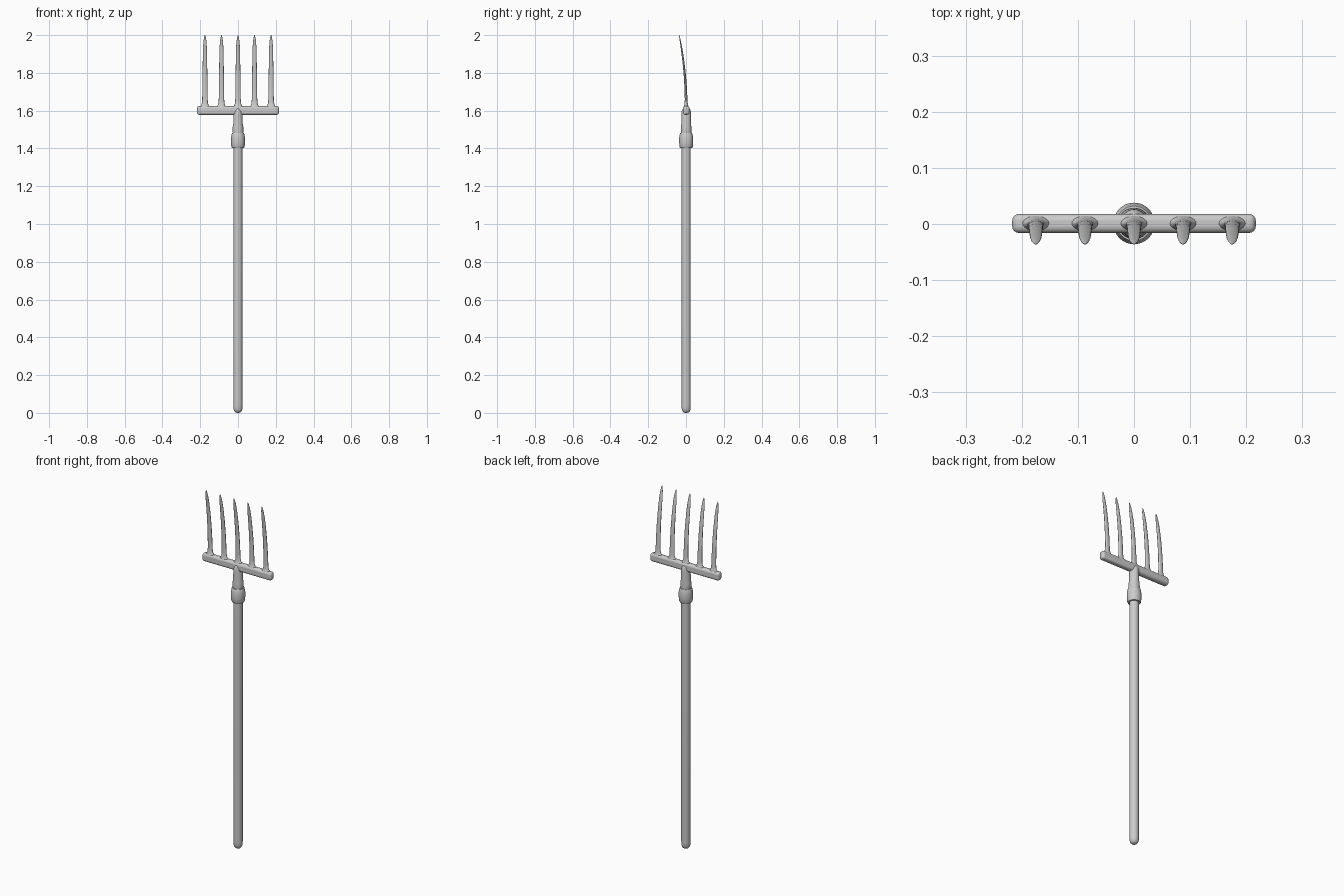
import bpy, bmesh, math

if "Cube" in bpy.data.objects:
    bpy.data.objects.remove(bpy.data.objects["Cube"])


def loft(name, rings, n=20):
    """Skin ellipses given as (x, y, z, half_width, half_depth), capped at both ends."""
    bm = bmesh.new()
    loops = []
    for x, y, z, rx, ry in rings:
        loops.append([bm.verts.new((x + rx * math.cos(2 * math.pi * i / n),
                                    y + ry * math.sin(2 * math.pi * i / n), z))
                      for i in range(n)])
    for a, b in zip(loops, loops[1:]):
        for i in range(n):
            j = (i + 1) % n
            bm.faces.new((a[i], a[j], b[j], b[i]))
    bm.faces.new(loops[0][::-1])
    bm.faces.new(loops[-1])
    bmesh.ops.recalc_face_normals(bm, faces=bm.faces)
    me = bpy.data.meshes.new(name)
    bm.to_mesh(me)
    bm.free()
    ob = bpy.data.objects.new(name, me)
    bpy.context.collection.objects.link(ob)
    smooth(ob)
    return ob


def smooth(ob):
    bpy.ops.object.select_all(action='DESELECT')
    ob.select_set(True)
    bpy.context.view_layer.objects.active = ob
    bpy.ops.object.shade_smooth_by_angle(angle=math.radians(40))


def turned(name, profile, n=32):
    return loft(name, [(0, 0.001, z, r, r) for r, z in profile], n)


# Wooden handle with a rounded butt
turned("handle", [(0.006, 0), (0.014, 0.003), (0.020, 0.010), (0.0235, 0.022),
                  (0.024, 0.04), (0.024, 1.42)])

# Collar where the handle enters the socket
turned("collar", [(0.026, 1.402), (0.032, 1.402), (0.035, 1.408), (0.037, 1.43),
                  (0.037, 1.455), (0.034, 1.474), (0.031, 1.482), (0.024, 1.482)])

# Tapered socket, rounded across the front and flatter in side view
loft("socket", [(0, 0.001, z, rx, ry) for z, rx, ry in [
    (1.47, 0.026, 0.027), (1.495, 0.029, 0.028), (1.515, 0.028, 0.027),
    (1.53, 0.025, 0.026), (1.58, 0.0245, 0.0255), (1.592, 0.022, 0.025),
    (1.602, 0.017, 0.023), (1.608, 0.011, 0.020), (1.612, 0.004, 0.016)]], 32)

# Crossbar with rounded edges
bpy.ops.mesh.primitive_cube_add(size=1, location=(0, 0.001, 1.601))
bar = bpy.context.object
bar.name = "crossbar"
bar.scale = (0.434, 0.034, 0.046)
bpy.ops.object.transform_apply(location=False, rotation=False, scale=True)
bevel = bar.modifiers.new("rounding", 'BEVEL')
bevel.width = 0.012
bevel.segments = 4
smooth(bar)

# Five flat tines: flared root, then a forward curve to a point
ROOT = [(1.612, 0.030, 0.016), (1.622, 0.025, 0.013), (1.630, 0.019, 0.0105),
        (1.642, 0.0155, 0.008)]
BLADE = [(1.66, 0.0145, 0.007), (1.72, 0.0135, 0.0065), (1.78, 0.0128, 0.006),
         (1.84, 0.012, 0.0052), (1.90, 0.011, 0.0045), (1.94, 0.0098, 0.0038),
         (1.97, 0.0075, 0.003), (1.99, 0.0042, 0.002), (2.0, 0.001, 0.0008)]
for k in range(5):
    x = (k - 2) * 0.0875
    loft(f"tine_{k + 1}", [(x, 0.001 - 0.037 * (max(z - 1.62, 0) / 0.38) ** 2, z, w, d)
                           for z, w, d in ROOT + BLADE])
